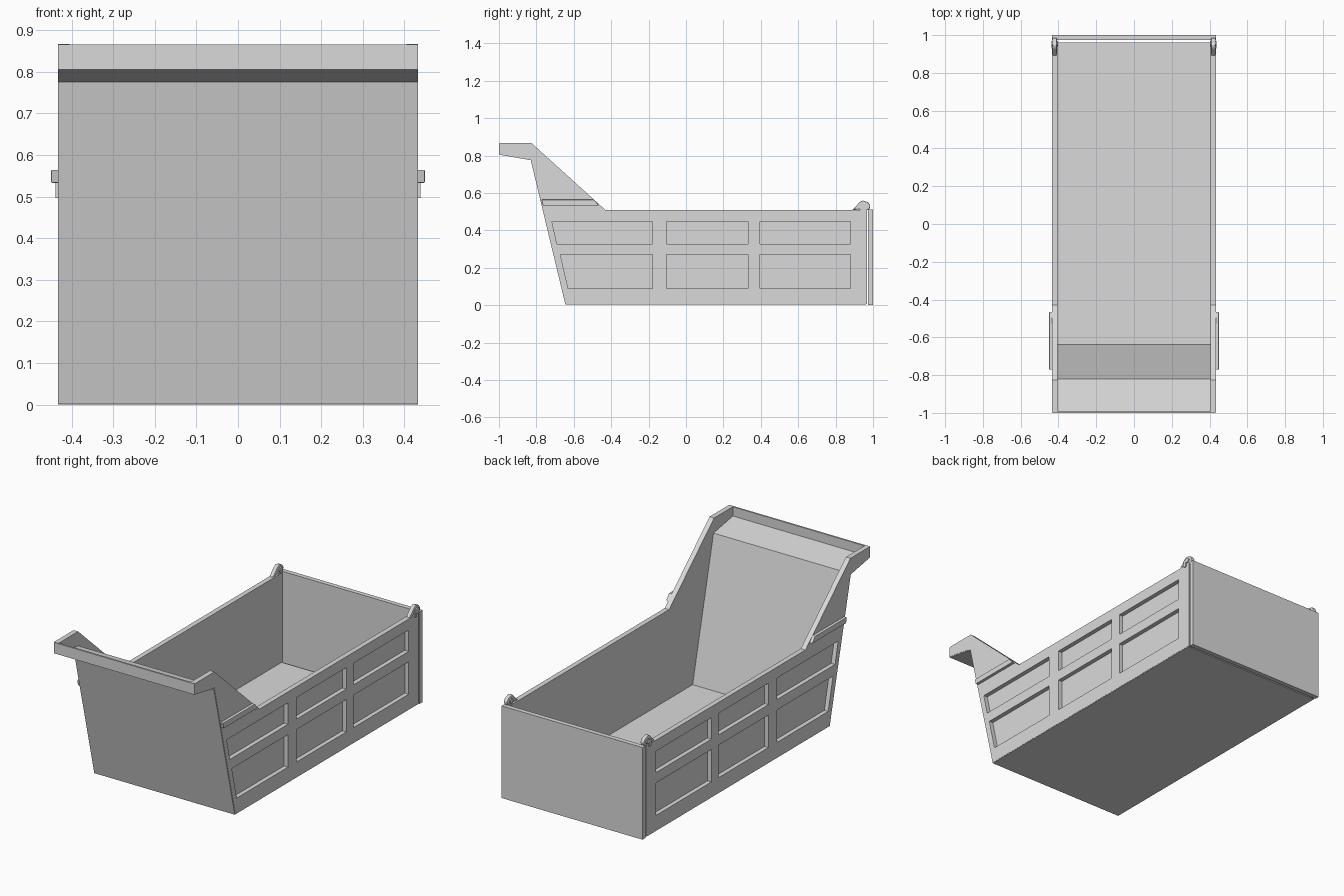
import bpy, bmesh, math

if "Cube" in bpy.data.objects:
    bpy.data.objects.remove(bpy.data.objects["Cube"])

grey = bpy.data.materials.new("light grey metal")
grey.diffuse_color = (0.7, 0.7, 0.7, 1)
grey.use_nodes = True
grey.node_tree.nodes["Principled BSDF"].inputs["Base Color"].default_value = grey.diffuse_color


def add_prism(bm, profile, x0, x1):
    """Extrude a (y, z) outline between two x positions."""
    a = [bm.verts.new((x0, y, z)) for y, z in profile]
    b = [bm.verts.new((x1, y, z)) for y, z in profile]
    bm.faces.new(a)
    bm.faces.new(b[::-1])
    n = len(profile)
    for i in range(n):
        j = (i + 1) % n
        bm.faces.new((a[j], a[i], b[i], b[j]))


def make(name, profiles, x0, x1, bevel=0):
    bm = bmesh.new()
    for p in profiles:
        add_prism(bm, p, x0, x1)
    bmesh.ops.recalc_face_normals(bm, faces=bm.faces[:])
    mesh = bpy.data.meshes.new(name)
    bm.to_mesh(mesh)
    bm.free()
    ob = bpy.data.objects.new(name, mesh)
    bpy.context.collection.objects.link(ob)
    mesh.materials.append(grey)
    if bevel:
        mod = ob.modifiers.new("rounding", "BEVEL")
        mod.width = bevel
        mod.segments = 2
    return ob


def rect(y0, y1, z0, z1):
    return [(y0, z0), (y1, z0), (y1, z1), (y0, z1)]


HALF, INNER = 0.433, 0.405

# Bent sheet: floor, sloping front plate, canopy and its upturned lip
make("floor_front_and_canopy", [[
    (0.962, 0.003), (-0.645, 0.003), (-0.83, 0.775), (-1.0, 0.805), (-1.0, 0.865),
    (-0.99, 0.865), (-0.99, 0.814), (-0.82, 0.784), (-0.637, 0.012), (0.962, 0.012)]],
    -HALF + 0.001, HALF - 0.001)

# Side wall outline and its recessed panels
wall = [(-0.641, 0.006), (0.968, 0.006), (0.968, 0.508), (-0.43, 0.508),
        (-0.825, 0.866), (-0.996, 0.866), (-0.996, 0.808), (-0.826, 0.779)]
panels = [
    [(-0.69, 0.328), (-0.18, 0.328), (-0.18, 0.447), (-0.717, 0.447)],
    [(-0.63, 0.09), (-0.18, 0.09), (-0.18, 0.27), (-0.672, 0.27)]]
for y0, y1 in ((-0.105, 0.332), (0.395, 0.88)):
    panels += [rect(y0, y1, 0.328, 0.447), rect(y0, y1, 0.09, 0.27)]

# Hinge outline: a rounded hook over the rear corner
hook = [(0.888, 0.508), (0.93, 0.552), (0.945, 0.56), (0.975, 0.55), (0.986, 0.532),
        (0.982, 0.515), (0.955, 0.5), (0.93, 0.512)]
rail = [(-0.765, 0.533), (-0.466, 0.533), (-0.492, 0.564), (-0.772, 0.564)]

for side, s in (("right", 1), ("left", -1)):
    body = make(side + "_wall", [wall], s * INNER, s * HALF)
    cutter = make(side + "_panel_cutter", panels, s * (HALF - 0.024), s * (HALF + 0.05))
    mod = body.modifiers.new("panels", "BOOLEAN")
    mod.operation = "DIFFERENCE"
    mod.solver = "EXACT"
    mod.object = cutter
    bpy.context.view_layer.objects.active = body
    bpy.ops.object.modifier_apply(modifier=mod.name)
    bpy.data.objects.remove(cutter)

    # Short rail under the canopy slope
    make(side + "_rail", [rail], s * (HALF - 0.004), s * 0.449, 0.002)

    # Tailgate hinge with its pin
    make(side + "_hinge", [hook], s * 0.408, s * 0.432, 0.006)
    make(side + "_hinge_bracket", [rect(0.93, 0.946, 0.497, 0.535)], s * 0.43, s * 0.438)
    bpy.ops.mesh.primitive_cylinder_add(vertices=16, radius=0.014, depth=0.036,
                                        location=(s * 0.42, 0.955, 0.53),
                                        rotation=(0, math.pi / 2, 0))
    pin = bpy.context.object
    pin.name = side + "_hinge_pin"
    pin.data.materials.append(grey)
    bpy.ops.object.shade_smooth_by_angle()

# Tailgate, with a narrow gap to the floor
make("tailgate", [rect(0.974, 1.0, 0.0, 0.512)], -HALF, HALF)
